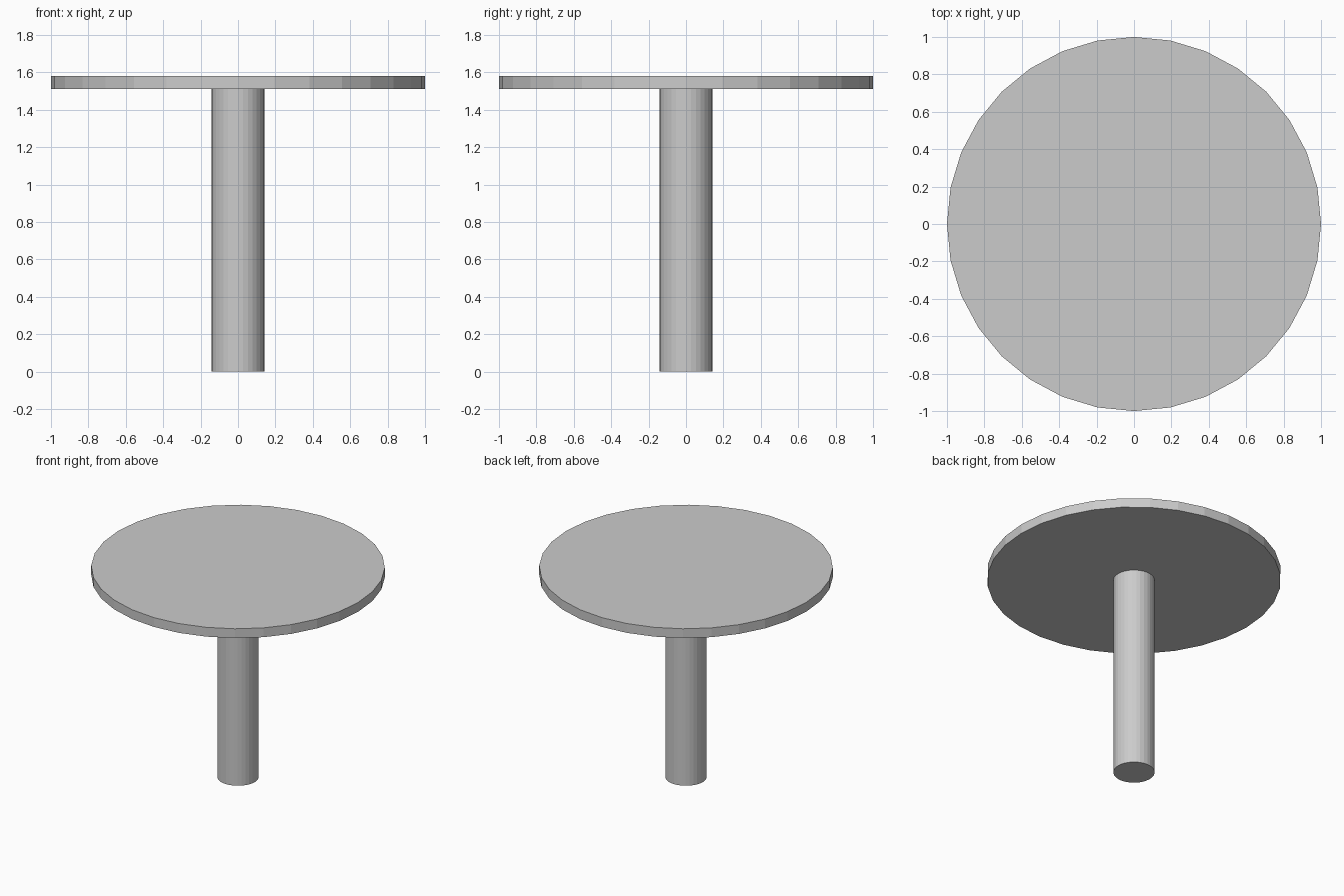
import bpy

if "Cube" in bpy.data.objects:
    bpy.data.objects.remove(bpy.data.objects["Cube"])

TOP_BOTTOM = 1.51
TOP_HEIGHT = 1.58


def cylinder(name, radius, z0, z1, sides=32):
    bpy.ops.mesh.primitive_cylinder_add(
        vertices=sides, radius=radius, depth=z1 - z0,
        location=(0, 0, (z0 + z1) / 2))
    obj = bpy.context.object
    obj.name = name
    return obj


# Round table top
cylinder("table_top", 1.0, TOP_BOTTOM, TOP_HEIGHT)

# Central column, standing on the floor and meeting the underside of the top
cylinder("column", 0.141, 0.0, TOP_BOTTOM)
